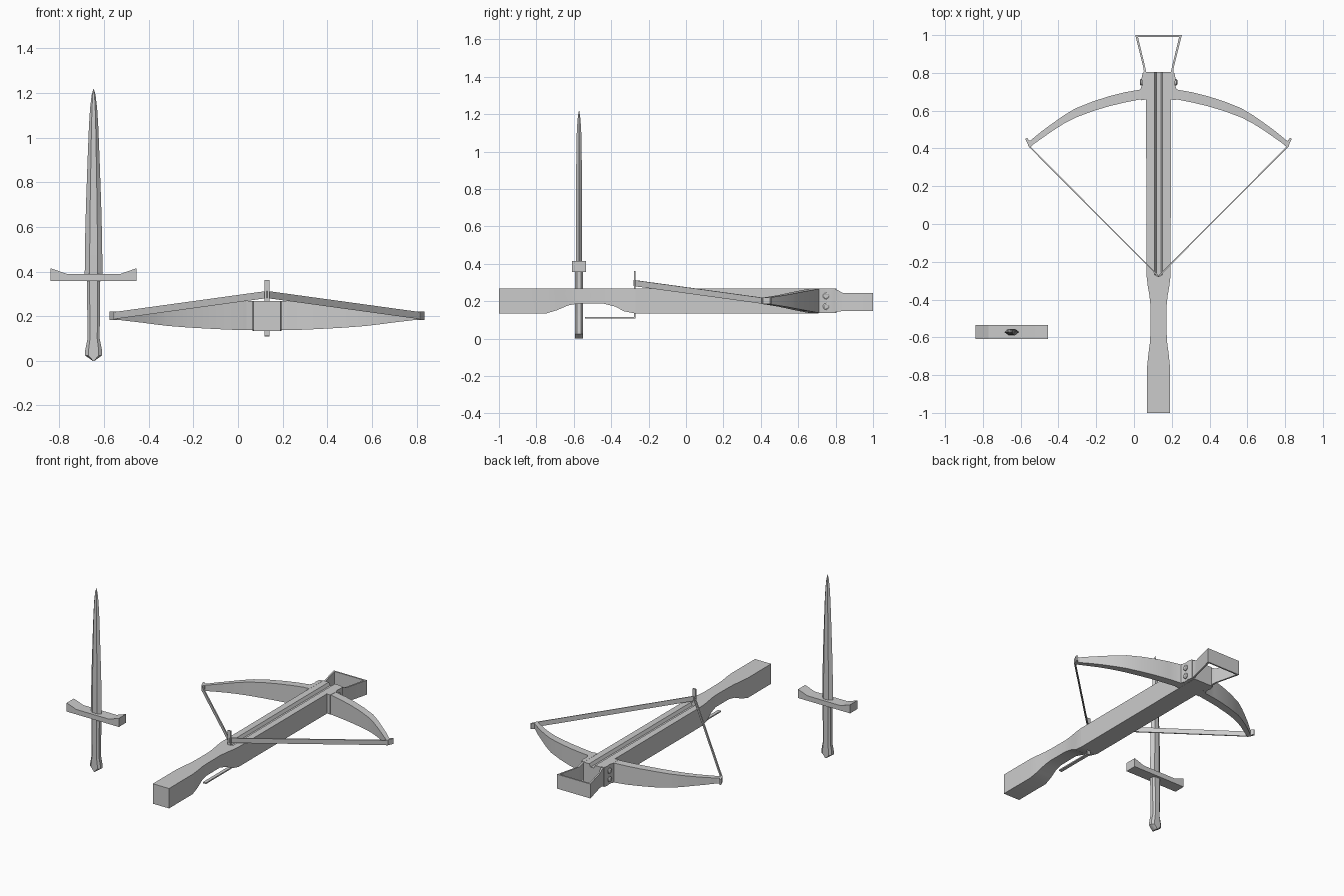
import bpy, bmesh, math
from mathutils import Vector

if "Cube" in bpy.data.objects:
    bpy.data.objects.remove(bpy.data.objects["Cube"])

metal = bpy.data.materials.new("plain grey")
metal.diffuse_color = (0.6, 0.6, 0.6, 1)
metal.use_nodes = True
metal.node_tree.nodes["Principled BSDF"].inputs["Base Color"].default_value = metal.diffuse_color
BOW = (0.13, 0, 0)         # centre line of the crossbow
SWORD = (-0.647, -0.572, 0)


def finish(name, bm, loc, mirror=False, bevel=0, angle=35):
    bmesh.ops.remove_doubles(bm, verts=bm.verts, dist=1e-5)
    bmesh.ops.recalc_face_normals(bm, faces=bm.faces)
    me = bpy.data.meshes.new(name)
    bm.to_mesh(me)
    bm.free()
    ob = bpy.data.objects.new(name, me)
    bpy.context.collection.objects.link(ob)
    ob.location = loc
    me.materials.append(metal)
    if bevel:
        b = ob.modifiers.new("bevel", 'BEVEL')
        b.width, b.segments, b.limit_method = bevel, 2, 'ANGLE'
        b.angle_limit = math.radians(50)
    if mirror:
        m = ob.modifiers.new("mirror", 'MIRROR')
        m.use_clip = False
        m.use_mirror_merge = False
    bpy.ops.object.select_all(action='DESELECT')
    ob.select_set(True)
    bpy.context.view_layer.objects.active = ob
    bpy.ops.object.shade_smooth_by_angle(angle=math.radians(angle))
    return ob


def loft(name, rings, loc, **kw):
    """Skin a row of equal-length point rings and cap both ends."""
    bm = bmesh.new()
    vs = [[bm.verts.new(p) for p in r] for r in rings]
    n = len(vs[0])
    for a, b in zip(vs, vs[1:]):
        for i in range(n):
            j = (i + 1) % n
            bm.faces.new((a[i], a[j], b[j], b[i]))
    bm.faces.new(vs[0][::-1])
    bm.faces.new(vs[-1])
    return finish(name, bm, loc, **kw)


# ---- Stock: y, half width, bottom, top, groove depth
def stock_ring(y, w, b, d, t=0.267, g=0.022, gi=0.012):
    return [(-w, y, b), (w, y, b), (w, y, t), (g, y, t), (gi, y, t - d),
            (-gi, y, t - d), (-g, y, t), (-w, y, t)]


stock = [(-1.0, .060, .134, 0), (-.75, .060, .134, 0), (-.69, .054, .152, 0),
         (-.63, .046, .178, 0), (-.58, .043, .187, 0), (-.44, .042, .187, 0),
         (-.38, .048, .172, 0), (-.33, .057, .146, 0), (-.27, .064, .134, 0),
         (-.269, .064, .134, .02), (.805, .066, .136, .02)]
loft("stock", [stock_ring(*s) for s in stock], BOW, angle=40)


# ---- Bow limb: distance from centre, inner y, outer y, half height
def limb_ring(d, yi, yo, h, z=0.202):
    return [(d, yi, z - h), (d, yo, z - h), (d, yo, z + h), (d, yi, z + h)]


limb = [(.062, .67, .73, .065), (.095, .66, .712, .065), (.18, .643, .697, .062),
        (.26, .624, .677, .058), (.35, .597, .648, .053), (.44, .563, .612, .046),
        (.50, .532, .576, .039), (.56, .494, .534, .031), (.62, .452, .490, .024),
        (.672, .415, .447, .018)]
loft("bow_limb", [limb_ring(*s) for s in limb], BOW, mirror=True, angle=40)

# Hooked limb tips
z0, z1 = .184, .220
tip = [(.668, .415), (.684, .405), (.705, .450), (.696, .457), (.684, .440), (.668, .447)]
loft("limb_tip", [[(x, y, z) for x, y in tip] for z in (z0, z1)], BOW, mirror=True)

# Side brackets holding the limbs
brk = [(.062, .66), (.092, .655), (.096, .712), (.086, .74), (.090, .77),
       (.084, .80), (.062, .80)]
loft("limb_bracket", [[(x, y, z) for x, y in brk] for z in (.138, .268)], BOW, mirror=True)

# Bracket bolts
bm = bmesh.new()
for z in (.172, .228):
    r = []
    for x, rad in ((.08, .018), (.094, .018), (.099, .011)):
        r.append([bm.verts.new((x, .75 + rad * math.cos(a * math.tau / 12),
                                z + rad * math.sin(a * math.tau / 12))) for a in range(12)])
    for a, b in zip(r, r[1:]):
        for i in range(12):
            bm.faces.new((a[i], a[(i + 1) % 12], b[(i + 1) % 12], b[i]))
    bm.faces.new(r[0])
    bm.faces.new(r[-1])
finish("bracket_bolt", bm, BOW, mirror=True)


# ---- Foot stirrup: a flat band from the brackets round the front
def band_ring(d, y, lo, hi, di, yi):
    return [(d, y, lo), (d, y, hi), (di, yi, hi), (di, yi, lo)]


band = [(.080, .79, .140, .266, .066, .79), (.078, .81, .144, .260, .066, .81),
        (.083, .84, .148, .244, .073, .84), (.123, 1.0, .148, .244, .109, .990),
        (0, 1.0, .148, .244, 0, .990)]
band += [(-d, y, lo, hi, -di, yi) for d, y, lo, hi, di, yi in band[-2::-1]]
loft("foot_stirrup", [band_ring(*s) for s in band], BOW, angle=20)

# ---- Bow string: a thin upright ribbon drawn back to the catch
string = []
for x, y, z in ((-.69, .412, .202), (0, -.281, .297), (.69, .412, .202)):
    string.append([(x, y, z - .016), (x, y, z + .016),
                   (x, y + .009, z + .016), (x, y + .009, z - .016)])
loft("bow_string", string, BOW, angle=20)

# ---- Catch pin and trigger lever, one bent strip
w = .011
lever = [(-.54, .108, -.54, .116), (-.279, .108, -.271, .116)]
loft("trigger_lever", [[(-w, a, b), (w, a, b), (w, c, d), (-w, c, d)]
                       for a, b, c, d in lever], BOW)
loft("catch_pin", [[(-w, -.279, z), (w, -.279, z), (w, -.270, z), (-w, -.270, z)]
                   for z in (.108, .362)], BOW)


# ---- Sword
def hexa(z, w, t, k=.45):
    return [(-w, 0, z), (-w * k, -t, z), (w * k, -t, z), (w, 0, z), (w * k, t, z), (-w * k, t, z)]


blade = [(.37, .040, .017), (.55, .038, .017), (.70, .034, .016), (.90, .027, .015),
         (1.05, .021, .014), (1.13, .016, .011), (1.19, .009, .006), (1.218, .001, .001)]
loft("sword_blade", [hexa(*s) for s in blade], SWORD, angle=30)


def oct_ring(z, w, t=.022):
    return [(w * x, t * y, z) for x, y in ((-1, -.5), (-.6, -1), (.6, -1), (1, -.5),
                                           (1, .5), (.6, 1), (-.6, 1), (-1, .5))]


# Grip with flared, pointed pommel
grip = [(0, .004), (.024, .038), (.045, .038), (.10, .027), (.37, .030)]
loft("sword_grip", [oct_ring(*s) for s in grip], SWORD, angle=30)

# Cross guard with raised ends
guard = [(-.193, .357), (.193, .357), (.193, .415), (.122, .390), (-.122, .390), (-.193, .415)]
loft("cross_guard", [[(x, y, z) for x, z in guard] for y in (-.038, .038)], SWORD, angle=15)
